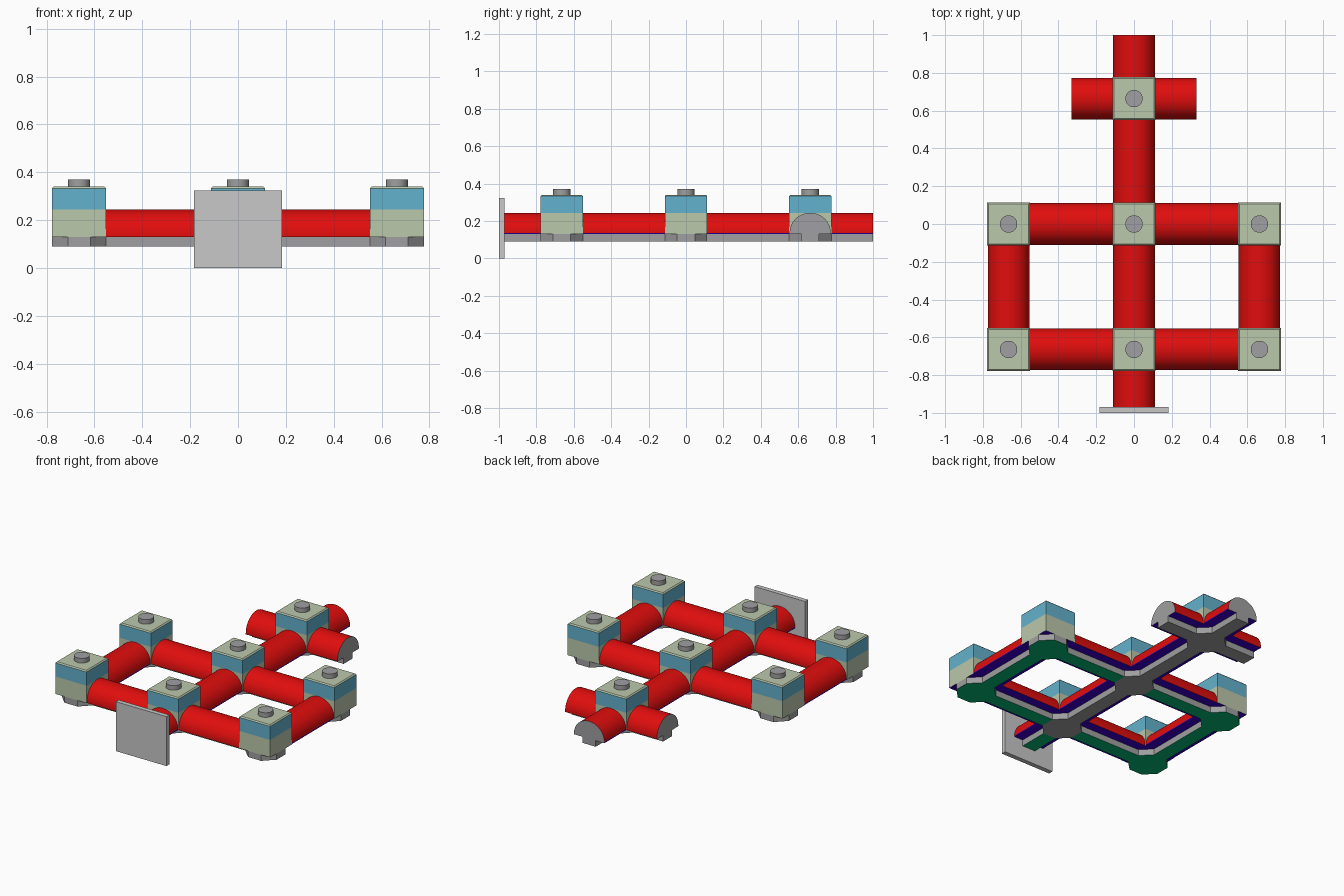
import bpy, bmesh, math
from mathutils import Matrix

if "Cube" in bpy.data.objects:
    bpy.data.objects.remove(bpy.data.objects["Cube"])

def mat(name, rgb):
    m = bpy.data.materials.new(name)
    m.diffuse_color = (*rgb, 1)
    m.use_nodes = True
    m.node_tree.nodes["Principled BSDF"].inputs["Base Color"].default_value = m.diffuse_color
    return m

RED = mat("red", (0.75, 0.004, 0.004))
KHAKI = mat("pale khaki", (0.50, 0.58, 0.41))
BLUE = mat("sky blue", (0.127, 0.445, 0.61))
GREY = mat("grey", (0.35, 0.35, 0.36))
LIGHT = mat("light grey", (0.58, 0.58, 0.58))
GREEN = mat("green", (0.0, 0.48, 0.18))
PURPLE = mat("deep purple", (0.045, 0.0, 0.62))

P = 0.664            # grid pitch
H = 0.113            # half size of a node block
R = 0.11             # tube radius
W = 0.047            # half width of the rail underneath
Z0, Z1, ZM, Z2 = 0.09, 0.13, 0.244, 0.34

def finish(bm, name, mats, rule, smooth=False):
    bmesh.ops.recalc_face_normals(bm, faces=bm.faces)
    bm.normal_update()
    for f in bm.faces:
        f.material_index = rule(f)
    me = bpy.data.meshes.new(name)
    bm.to_mesh(me)
    bm.free()
    for m in mats:
        me.materials.append(m)
    ob = bpy.data.objects.new(name, me)
    bpy.context.collection.objects.link(ob)
    if smooth:
        bpy.ops.object.select_all(action='DESELECT')
        ob.select_set(True)
        bpy.context.view_layer.objects.active = ob
        bpy.ops.object.shade_smooth_by_angle(angle=math.radians(35))
    return ob

def prism(pts, vec):
    """Extrude a closed outline along vec."""
    bm = bmesh.new()
    f = bm.faces.new([bm.verts.new(p) for p in pts])
    r = bmesh.ops.extrude_face_region(bm, geom=[f])
    bmesh.ops.translate(bm, vec=vec, verts=[v for v in r['geom'] if isinstance(v, bmesh.types.BMVert)])
    return bm

def box(x0, x1, y0, y1, z0, z1):
    return prism([(x0, y0, z0), (x1, y0, z0), (x1, y1, z0), (x0, y1, z0)], (0, 0, z1 - z0))

def node(x, y, green):
    # lower block
    finish(box(x - H, x + H, y - H, y + H, Z1, ZM), "node_lower_block", [KHAKI, PURPLE],
           lambda f: 1 if f.normal.z < -0.5 else 0)
    # upper block: blue sides, khaki bevelled top
    bm = box(x - H, x + H, y - H, y + H, ZM, Z2)
    top = [e for e in bm.edges if all(v.co.z > Z2 - 0.001 for v in e.verts)]
    bmesh.ops.bevel(bm, geom=top, offset=0.007, segments=1, affect='EDGES')
    finish(bm, "node_upper_block", [BLUE, KHAKI], lambda f: 1 if f.normal.z > 0.3 else 0)
    # round knob
    bm = bmesh.new()
    bmesh.ops.create_cone(bm, cap_ends=True, segments=32, radius1=0.046, radius2=0.046, depth=0.04,
                          matrix=Matrix.Translation((x, y, 0.35)))
    finish(bm, "node_knob", [GREY], lambda f: 0, True)
    # eight-sided foot
    o = [(H, -W), (H, W), (W, H), (-W, H), (-H, W), (-H, -W), (-W, -H), (W, -H)]
    finish(prism([(x + a, y + b, Z0) for a, b in o], (0, 0, Z1 - Z0)), "node_foot", [GREY, GREEN],
           lambda f: 1 if green and f.normal.z < -0.5 else 0)

def beam(axis, c, a, b, green):
    """Half-round tube with its rail, along axis 0 (x) or 1 (y), from a to b at cross position c."""
    def put(s, u, z):
        return (s, c + u, z) if axis == 0 else (c + u, s, z)
    vec = put(b - a, -c, 0)
    zc, n = 0.137, 24
    out = [(R, Z1)] + [(R * math.cos(math.pi * i / n), zc + (ZM - zc) * math.sin(math.pi * i / n))
                       for i in range(n + 1)] + [(-R, Z1)]

    def rule(f):
        if abs(f.normal[axis]) > 0.9:
            return 2
        if f.normal.z < -0.5 or (axis == 1 and f.calc_center_median().z < zc):
            return 1
        return 0
    finish(prism([put(a, u, z) for u, z in out], vec), "half_round_tube", [RED, PURPLE, GREY], rule, True)
    sq = [(-W, Z0), (W, Z0), (W, Z1), (-W, Z1)]
    finish(prism([put(a, u, z) for u, z in sq], vec), "under_rail", [GREY, GREEN],
           lambda f: 1 if green and f.normal.z < -0.5 else 0)

# nodes
for y in (-P, 0, P):
    node(0, y, False)
for s in (-1, 1):
    for y in (-P, 0):
        node(s * P, y, True)

# centre spine, front to back
beam(1, 0, -0.975, -P - H, True)
beam(1, 0, -P + H, -H, False)
beam(1, 0, H, P - H, False)
beam(1, 0, P + H, 1.0, False)

# mirrored side beams and short back arms
for s in (-1, 1):
    beam(1, s * P, -P + H, -H, True)
    for y in (-P, 0):
        a, b = sorted((s * H, s * (P - H)))
        beam(0, y, a, b, True)
    a, b = sorted((s * H, s * 0.332))
    beam(0, P, a, b, False)

# front plate
finish(box(-0.183, 0.183, -1.0, -0.97, 0, 0.323), "front_plate", [LIGHT], lambda f: 0)
